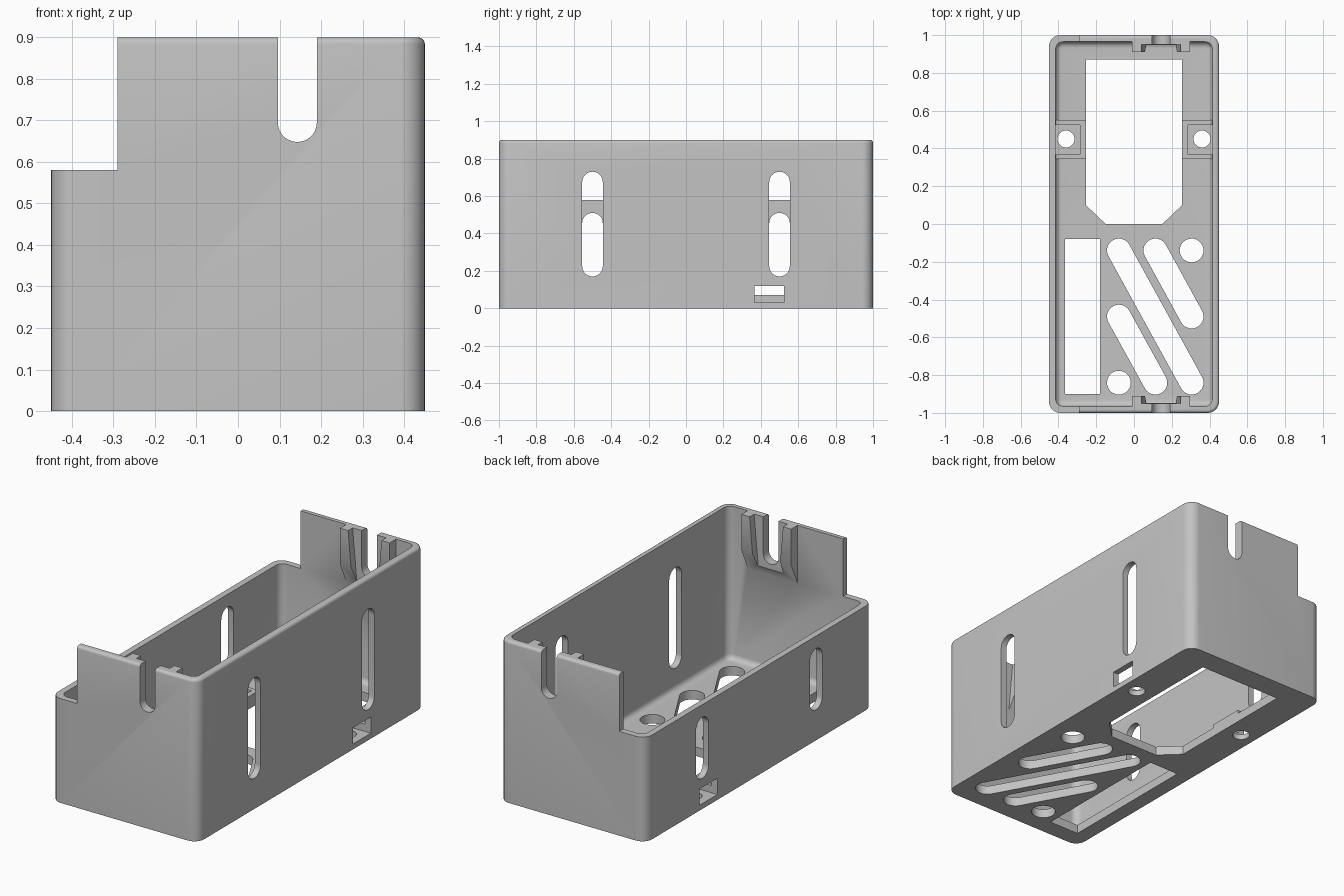
import bpy, bmesh
from math import sin, cos, pi, atan2

cube = bpy.data.objects.get("Cube")
if cube:
    bpy.data.objects.remove(cube, do_unlink=True)

grey = bpy.data.materials.new("plain_grey")
grey.use_nodes = True
COLOUR = (0.55, 0.55, 0.55, 1)
grey.diffuse_color = COLOUR
grey.node_tree.nodes["Principled BSDF"].inputs["Base Color"].default_value = COLOUR

WALL, FLOOR, HIGH, LOW = 0.035, 0.05, 0.9, 0.58


# Outlines
def rect(x0, y0, x1, y1):
    return [(x0, y0), (x1, y0), (x1, y1), (x0, y1)]


def rounded(hx, hy, r, n=8):
    pts = []
    for k, (sx, sy) in enumerate([(1, 1), (-1, 1), (-1, -1), (1, -1)]):
        for i in range(n + 1):
            a = (k + i / n) * pi / 2
            pts.append((sx * (hx - r) + r * cos(a), sy * (hy - r) + r * sin(a)))
    return pts


def slot(a, b, r, n=14):
    t = atan2(b[1] - a[1], b[0] - a[0])
    pts = []
    for centre, start in ((b, t - pi / 2), (a, t + pi / 2)):
        for i in range(n + 1):
            q = start + pi * i / n
            pts.append((centre[0] + r * cos(q), centre[1] + r * sin(q)))
    return pts


def circle(c, r, n=28):
    return [(c[0] + r * cos(2 * pi * i / n), c[1] + r * sin(2 * pi * i / n)) for i in range(n)]


# Solids lofted through matching outlines along one axis
def loft(name, sections, axis="z"):
    place = {"z": lambda u, v, w: (u, v, w),
             "x": lambda u, v, w: (w, u, v),
             "y": lambda u, v, w: (u, w, v)}[axis]
    bm = bmesh.new()
    rings = [[bm.verts.new(place(u, v, w)) for u, v in pts] for pts, w in sections]
    n = len(rings[0])
    bm.faces.new(rings[0])
    bm.faces.new(rings[-1])
    for a, b in zip(rings, rings[1:]):
        for i in range(n):
            bm.faces.new((a[i], a[(i + 1) % n], b[(i + 1) % n], b[i]))
    bmesh.ops.recalc_face_normals(bm, faces=bm.faces)
    mesh = bpy.data.meshes.new(name)
    bm.to_mesh(mesh)
    bm.free()
    mesh.materials.append(grey)
    obj = bpy.data.objects.new(name, mesh)
    bpy.context.collection.objects.link(obj)
    return obj


def prism(name, pts, lo, hi, axis="z"):
    return loft(name, [(pts, lo), (pts, hi)], axis)


def combine(target, tool, operation="DIFFERENCE"):
    mod = target.modifiers.new(tool.name, "BOOLEAN")
    mod.operation, mod.object, mod.solver = operation, tool, "EXACT"
    bpy.context.view_layer.objects.active = target
    bpy.ops.object.modifier_apply(modifier=mod.name)
    bpy.data.objects.remove(tool, do_unlink=True)


# Outer shell with softened top rim
STEPS, RIM, COVE = 4, 0.016, 0.03
sections = [(rounded(0.45, 1, 0.06), 0)]
for i in range(STEPS + 1):
    a = i / STEPS * pi / 2
    inset = RIM * (1 - cos(a))
    sections.append((rounded(0.45 - inset, 1 - inset, 0.06 - inset), HIGH - RIM + RIM * sin(a)))
case = loft("open_case", sections)

# Cavity with coved floor edge
sections = []
for i in range(STEPS + 1):
    a = i / STEPS * pi / 2
    inset = COVE * (1 - sin(a))
    sections.append((rounded(0.45 - WALL - inset, 1 - WALL - inset, 0.04 - inset),
                     FLOOR + COVE * (1 - cos(a))))
sections.append((rounded(0.45 - WALL, 1 - WALL, 0.04), 1.1))
combine(case, loft("cavity", sections))

# Nut pads on the floor
for s in (1, -1):
    pad = prism("nut_pad", rect(min(s * 0.2, s * 0.43), 0.345, max(s * 0.2, s * 0.43), 0.55), 0.01, 0.07)
    combine(case, pad, "UNION")

# Tapered guide brackets inside both ends
for s in (1, -1):
    side = [(s * y, z) for y, z in
            [(0.98, HIGH), (0.91, HIGH), (0.91, 0.7), (0.965, 0.58), (0.98, 0.58)]]
    combine(case, prism("guide_bracket", side, -0.01, 0.296, "x"), "UNION")
    channel = [(0.065, 0.62), (0.221, 0.62), (0.246, HIGH), (0.246, 1), (0.04, 1), (0.04, HIGH)]
    combine(case, prism("guide_channel", channel, s * 0.85, s * 0.95, "y"))

# Cable notches in both ends, and the lowered side
combine(case, prism("cable_notch", slot((0.143, 0.695), (0.143, 1.2), 0.047), -1.2, 1.2, "y"))
combine(case, prism("lowered_side", rect(-0.6, -1.2, -0.29, 1.2), LOW, 1.2))

# Strap slots in the side walls
for y in (-0.5, 0.5):
    for s, top in ((1, 0.73), (-1, 0.51)):
        shape = slot((y, 0.225), (y, top - 0.055), 0.055)
        combine(case, prism("strap_slot", shape, s * 0.36, s * 0.6, "x"))

# Nut pockets opening through the walls, with screw holes
for s in (1, -1):
    combine(case, prism("nut_pocket", rect(0.367, 0.03, 0.525, 0.12), s * 0.285, s * 0.6, "x"))
    combine(case, prism("screw_hole", circle((s * 0.36, 0.45), 0.045), -0.1, 0.1))

# Floor openings
window = [(-0.15, 0), (0.15, 0), (0.255, 0.1), (0.255, 0.87), (-0.255, 0.87), (-0.255, 0.1)]
openings = [window, rect(-0.365, -0.9, -0.18, -0.08)]
openings += [circle(c, 0.063) for c in ((-0.08, -0.84), (0.305, -0.14))]
openings += [slot(a, b, 0.063) for a, b in (
    ((-0.08, -0.14), (0.305, -0.84)),
    ((0.113, -0.14), (0.305, -0.49)),
    ((-0.08, -0.49), (0.113, -0.84)))]
for shape in openings:
    combine(case, prism("floor_opening", shape, -0.1, 0.2))

# Smooth rounded corners, crisp cut edges
bpy.ops.object.select_all(action="DESELECT")
case.select_set(True)
bpy.context.view_layer.objects.active = case
bpy.ops.object.shade_smooth_by_angle(angle=pi / 6)
